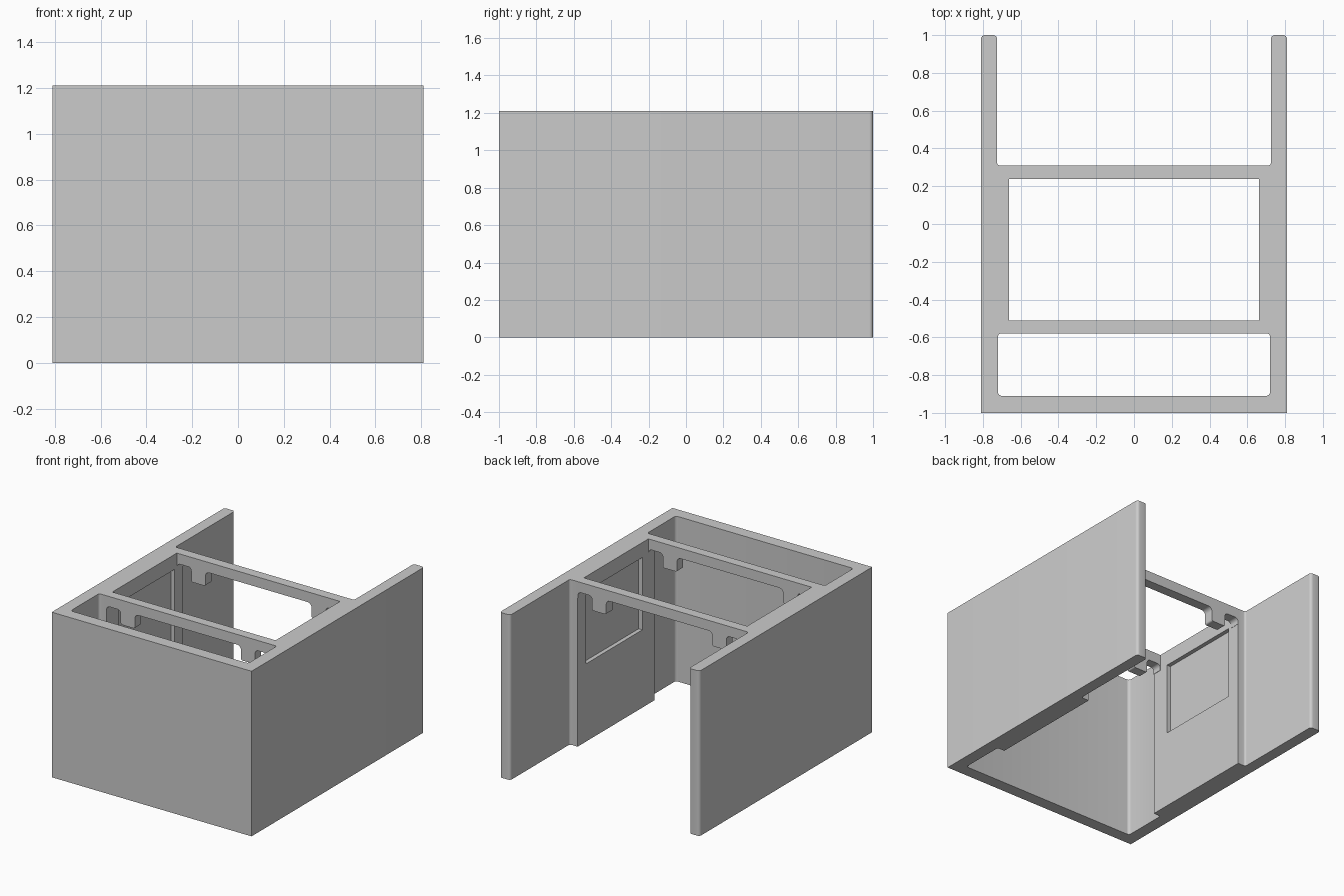
import bpy, bmesh
from mathutils import Vector

if "Cube" in bpy.data.objects:
    bpy.data.objects.remove(bpy.data.objects["Cube"])

H = 1.21


def rounded(pts, steps=4):
    """Turn (x, y, radius) corners into a filleted outline."""
    out = []
    n = len(pts)
    for i, (x, y, r) in enumerate(pts):
        p = Vector((x, y))
        if r == 0:
            out.append(p)
            continue
        a = p + (Vector(pts[i - 1][:2]) - p).normalized() * r
        b = p + (Vector(pts[(i + 1) % n][:2]) - p).normalized() * r
        centre = a + b - p
        for k in range(steps + 1):
            d = a.lerp(b, k / steps) - centre
            out.append(centre + d.normalized() * r)
    return out


def mirrored(half):
    """Complete a half outline across x = 0."""
    return half + [(-x, y, r) for x, y, r in reversed(half)]


def extrude(name, outline, place, offset):
    bm = bmesh.new()
    face = bm.faces.new([bm.verts.new(place(p)) for p in outline])
    res = bmesh.ops.extrude_face_region(bm, geom=[face])
    bmesh.ops.translate(bm, vec=offset,
                        verts=[v for v in res["geom"] if isinstance(v, bmesh.types.BMVert)])
    bmesh.ops.recalc_face_normals(bm, faces=bm.faces)
    mesh = bpy.data.meshes.new(name)
    bm.to_mesh(mesh)
    bm.free()
    obj = bpy.data.objects.new(name, mesh)
    bpy.context.collection.objects.link(obj)
    return obj


def combine(target, other, operation):
    mod = target.modifiers.new(operation.lower(), 'BOOLEAN')
    mod.object, mod.operation, mod.solver = other, operation, 'EXACT'
    bpy.context.view_layer.objects.active = target
    bpy.ops.object.modifier_apply(modifier=mod.name)
    bpy.data.objects.remove(other)


# U-shaped walls with thicker side linings in the middle bay
plan = mirrored([
    (0.81, -1.0, 0), (0.81, 1.0, 0.02), (0.725, 1.0, 0.02), (0.725, 0.31, 0.015),
    (0.662, 0.31, 0), (0.662, -0.58, 0), (0.72, -0.58, 0.015), (0.72, -0.91, 0.02)])
walls = extrude("bay_walls", rounded(plan), lambda p: (p.x, p.y, 0), (0, 0, H))

# Shallow rectangular panels sunk into the linings
for side in (-1, 1):
    panel = [(-0.44, 0.57, 0), (0.21, 0.57, 0), (0.21, 1.10, 0), (-0.44, 1.10, 0)]
    cutter = extrude("panel_cutter", rounded(panel),
                     lambda p: (side * 0.6, p.x, p.y), (side * 0.092, 0, 0))
    cutter.hide_render = True
    combine(walls, cutter, 'DIFFERENCE')

# Two cross beams with hanging blocks near each end
beam = mirrored([
    (0.67, H, 0), (0.67, 1.09, 0), (0.66, 1.09, 0), (0.66, 1.135, 0.025),
    (0.545, 1.135, 0.025), (0.545, 1.03, 0.012), (0.43, 1.03, 0.012), (0.43, 1.135, 0.03)])
for y0, y1 in ((-0.58, -0.51), (0.237, 0.31)):
    bar = extrude("cross_beam", rounded(beam), lambda p: (p.x, y0, p.y), (0, y1 - y0, 0))
    combine(walls, bar, 'UNION')

# Smooth fillets, crisp flat faces
bpy.ops.object.select_all(action='DESELECT')
walls.select_set(True)
bpy.context.view_layer.objects.active = walls
bpy.ops.object.shade_smooth_by_angle()
